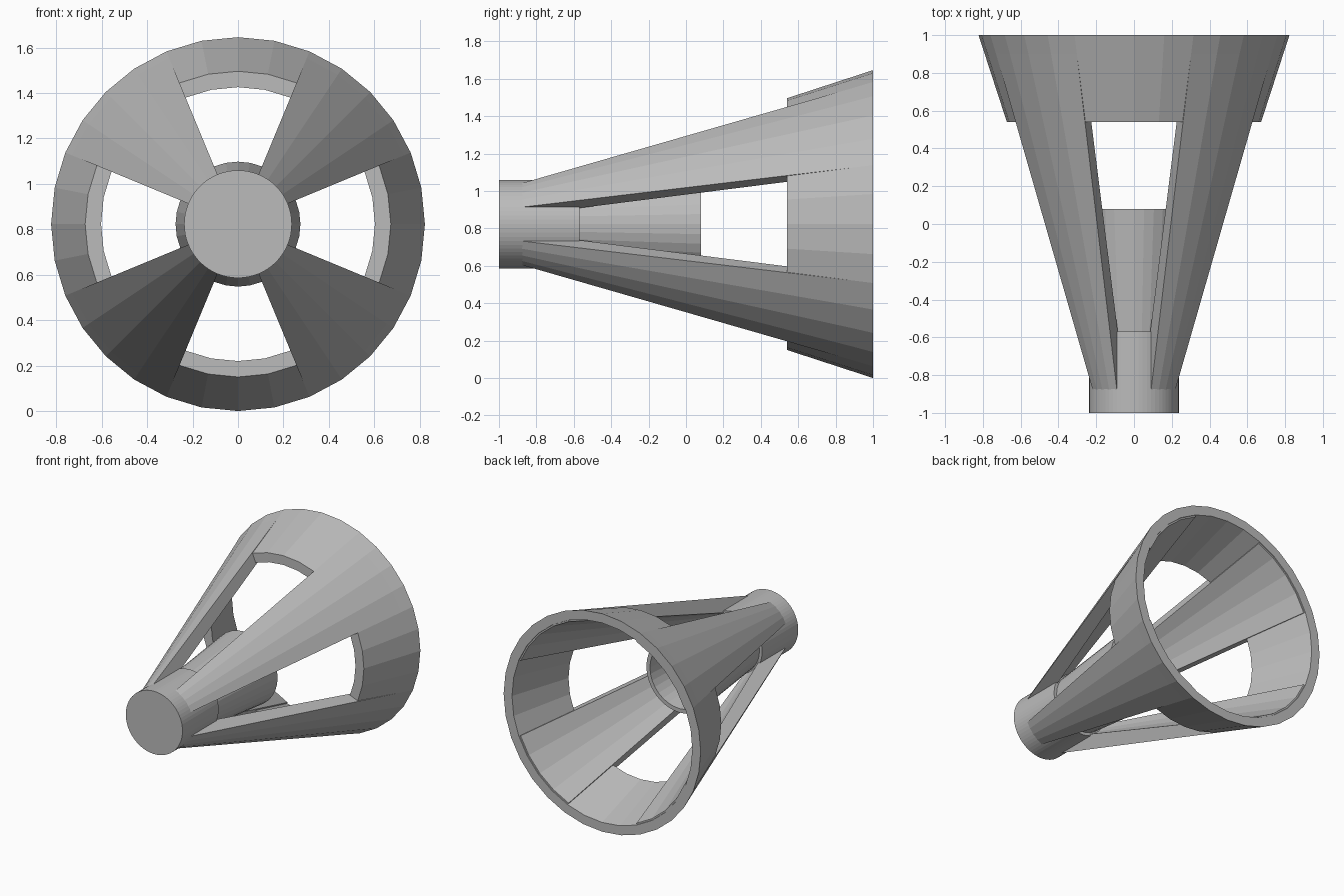
import bpy, bmesh
from math import sin, cos, pi, radians

CENTRE_Z = 0.823

cube = bpy.data.objects.get("Cube")
if cube:
    bpy.data.objects.remove(cube, do_unlink=True)

grey = bpy.data.materials.new("mid_grey")
grey.use_nodes = True
grey.diffuse_color = (0.5, 0.5, 0.5, 1)
grey.node_tree.nodes["Principled BSDF"].inputs["Base Color"].default_value = (0.5, 0.5, 0.5, 1)


def lathe(name, profile, start=0, sweep=360, steps=32, closed=True):
    """Sweep (y, radius) points about the long axis; partial sweeps get end caps."""
    bm = bmesh.new()
    full = sweep == 360
    rows = []
    for i in range(steps if full else steps + 1):
        a = radians(start + sweep * i / steps)
        rows.append([bm.verts.new((r * sin(a), y, CENTRE_Z + r * cos(a))) for y, r in profile])
    n = len(profile)
    for i in range(steps):
        a, b = rows[i], rows[(i + 1) % len(rows)]
        for j in range(n if closed else n - 1):
            k = (j + 1) % n
            bm.faces.new((a[j], a[k], b[k], b[j]))
    if not full:
        bm.faces.new(rows[0])
        bm.faces.new(rows[-1])
    elif not closed:
        bm.faces.new([row[0] for row in rows])
        bm.faces.new([row[-1] for row in rows])
    bmesh.ops.recalc_face_normals(bm, faces=bm.faces)
    mesh = bpy.data.meshes.new(name)
    bm.to_mesh(mesh)
    bm.free()
    mesh.materials.append(grey)
    obj = bpy.data.objects.new(name, mesh)
    bpy.context.collection.objects.link(obj)
    return obj


# Solid front hub
lathe("hub", [(-1, 0.237), (-0.57, 0.237)], steps=64, closed=False)

# Flared hollow cup behind the hub
lathe("inner_cup", [(-0.6, 0.212), (0.08, 0.275), (0.08, 0.245), (-0.6, 0.182)])

# Wide conical ring at the back
lathe("rear_ring", [(0.54, 0.673), (1, 0.823), (1, 0.753), (0.54, 0.603)])

# Four conical struts on the diagonals
for i, side in enumerate(("upper_left", "lower_left", "lower_right", "upper_right")):
    lathe("strut_" + side, [(-0.88, 0.236), (0.995, 0.82), (0.995, 0.741), (-0.88, 0.122)],
          start=22.5 + 90 * i, sweep=45, steps=4)
